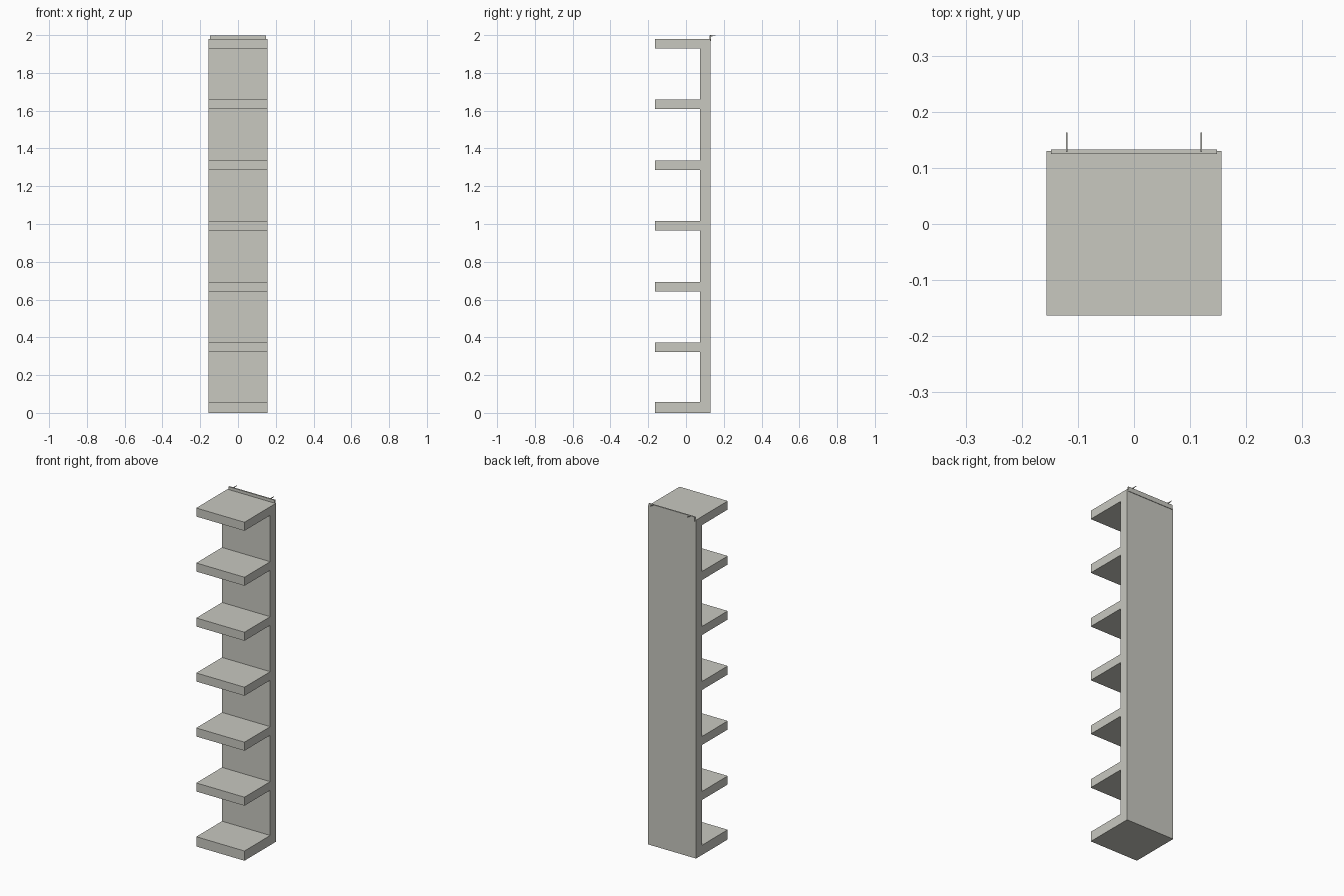
import bpy
import bmesh
from mathutils import Vector

cube = bpy.data.objects.get("Cube")
if cube:
    bpy.data.objects.remove(cube, do_unlink=True)

HALF_W = 0.156
FRONT, WALL, BACK = -0.163, 0.075, 0.13
TOP = 1.98
SHELVES = 7
THICK = 0.05
PITCH = (TOP - THICK) / (SHELVES - 1)

paint = bpy.data.materials.new("warm_grey")
paint.use_nodes = True
colour = (0.58, 0.58, 0.53, 1)
paint.diffuse_color = colour
paint.node_tree.nodes["Principled BSDF"].inputs["Base Color"].default_value = colour


def extrude_profile(name, points, x0, x1):
    """Extrude a closed (y, z) outline along x."""
    bm = bmesh.new()
    face = bm.faces.new([bm.verts.new((x0, y, z)) for y, z in points])
    result = bmesh.ops.extrude_face_region(bm, geom=[face])
    verts = [g for g in result["geom"] if isinstance(g, bmesh.types.BMVert)]
    bmesh.ops.translate(bm, verts=verts, vec=Vector((x1 - x0, 0, 0)))
    bmesh.ops.recalc_face_normals(bm, faces=bm.faces[:])
    mesh = bpy.data.meshes.new(name)
    bm.to_mesh(mesh)
    bm.free()
    mesh.materials.append(paint)
    obj = bpy.data.objects.new(name, mesh)
    bpy.context.collection.objects.link(obj)
    return obj


# Back panel and shelves as one comb-shaped outline
outline = [(BACK, TOP), (BACK, 0)]
for i in range(SHELVES):
    low = i * PITCH
    high = low + (THICK if i else THICK + 0.007)
    if i:
        outline.append((WALL, low))
    outline += [(FRONT, low), (FRONT, high)]
    if i < SHELVES - 1:
        outline.append((WALL, high))
extrude_profile("shelf_unit", outline, -HALF_W, HALF_W)

# Thin lip along the top of the back panel
extrude_profile("top_lip", [(0.125, TOP - 0.01), (0.133, TOP - 0.01),
                            (0.133, 1.997), (0.125, 1.997)], -0.148, 0.148)

# Small pointed wall hooks behind the lip
for side, x in (("left", 0.12), ("right", -0.12)):
    extrude_profile(side + "_hook", [(0.128, 1.992), (0.163, 1.998),
                                     (0.128, 2.0)], x - 0.0015, x + 0.0015)
